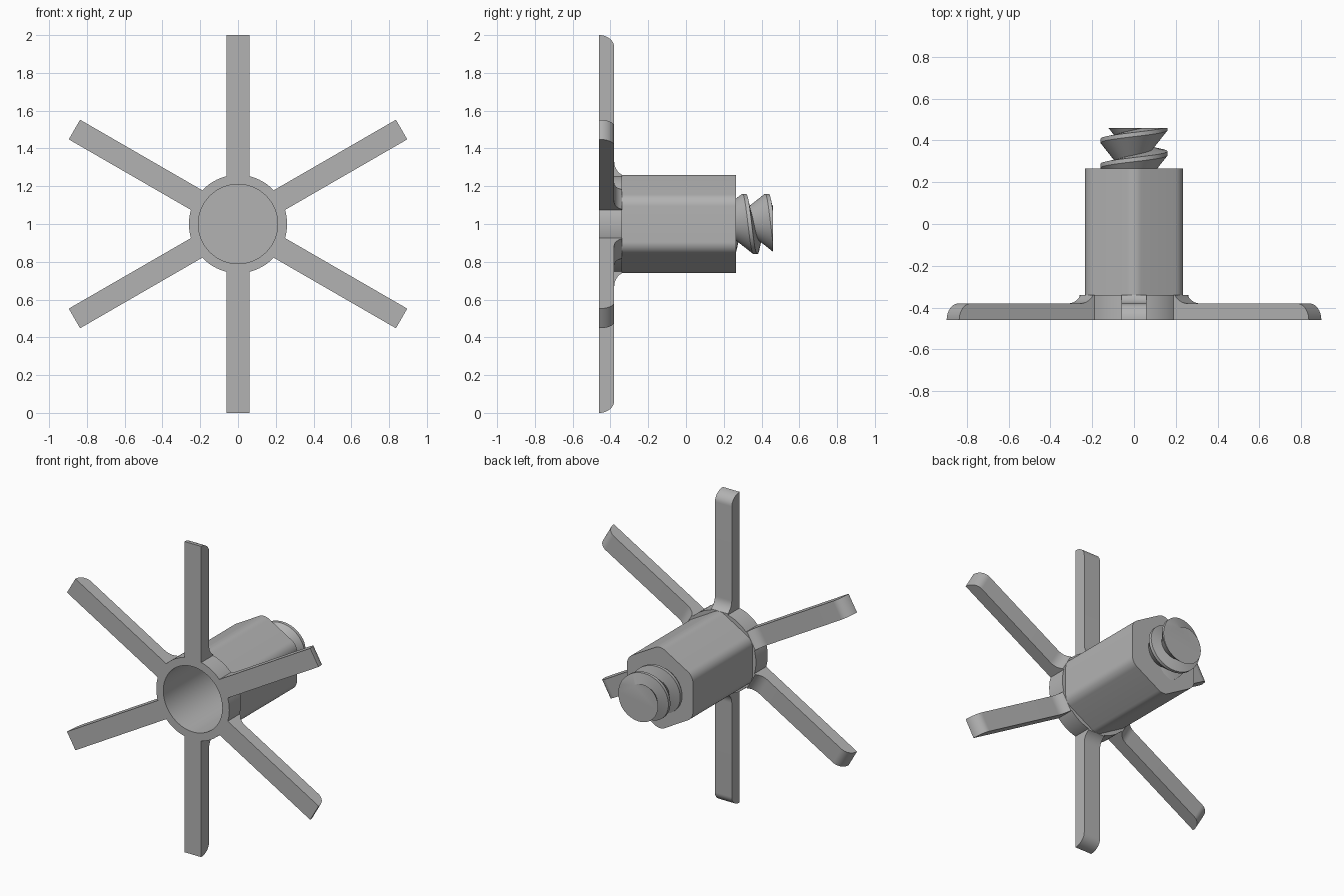
import bpy, bmesh
from math import sin, cos, pi, radians

cube = bpy.data.objects.get("Cube")
if cube:
    bpy.data.objects.remove(cube, do_unlink=True)

grey = bpy.data.materials.new("plain_grey")
grey.use_nodes = True
grey.diffuse_color = (0.45, 0.45, 0.45, 1)
grey.node_tree.nodes["Principled BSDF"].inputs["Base Color"].default_value = grey.diffuse_color

AXIS_Z = 1.0
FRONT, HUB_BACK, BODY_BACK, TIP = -0.46, -0.34, 0.265, 0.46


def polar(r, a, y):
    """Point at radius r and angle a around the front-to-back axis."""
    return (r * cos(a), y, AXIS_Z + r * sin(a))


def finish(bm, name, angle=30):
    bmesh.ops.remove_doubles(bm, verts=bm.verts, dist=1e-5)
    bmesh.ops.recalc_face_normals(bm, faces=bm.faces)
    mesh = bpy.data.meshes.new(name)
    bm.to_mesh(mesh)
    bm.free()
    mesh.materials.append(grey)
    obj = bpy.data.objects.new(name, mesh)
    bpy.context.collection.objects.link(obj)
    bpy.ops.object.select_all(action='DESELECT')
    obj.select_set(True)
    bpy.context.view_layer.objects.active = obj
    bpy.ops.object.shade_smooth_by_angle(angle=radians(angle))
    return obj


def grid(bm, rows):
    """Skin neighbouring rows of points with quads."""
    verts = [[bm.verts.new(p) for p in row] for row in rows]
    for a, b in zip(verts, verts[1:]):
        for i in range(len(a) - 1):
            bm.faces.new((a[i], a[i + 1], b[i + 1], b[i]))


def arc(cx, cy, rx, ry, start, end, steps):
    angles = [radians(start + (end - start) * i / steps) for i in range(steps + 1)]
    return [(cx + rx * cos(a), cy + ry * sin(a)) for a in angles]


# Hub ring with its deep round socket
SEG = 72
bm = bmesh.new()
profile = [(0.21, 0.2), (0.21, FRONT), (0.26, FRONT), (0.26, HUB_BACK), (0.21, HUB_BACK)]
grid(bm, [[polar(r, 2 * pi * i / SEG, y) for r, y in profile] for i in range(SEG + 1)])
bm.faces.new([bm.verts.new(polar(0.21, 2 * pi * i / SEG, 0.2)) for i in range(SEG)])
finish(bm, "hub_socket")

# Six-sided body with rounded corners, closed at the back
bm = bmesh.new()
outline = []
for k in range(6):
    mid = 30 + 60 * k
    cx, cz = 0.19 * cos(radians(mid)), 0.19 * sin(radians(mid))
    outline += arc(cx, cz, 0.07, 0.07, mid - 30, mid + 30, 8)
loop = outline + outline[:1]
grid(bm, [[(x, y, AXIS_Z + z) for x, z in loop] for y in (HUB_BACK, BODY_BACK)])
bm.faces.new([bm.verts.new((x, BODY_BACK, AXIS_Z + z)) for x, z in outline])
finish(bm, "hex_body")

# Spokes: side profile with a rounded tip and a concave root, given a width
side = [(0.25, FRONT)]
side += arc(0.935, FRONT, 0.065, 0.08, 0, 90, 10)
side += arc(0.33, -0.30, 0.08, 0.08, 270, 210, 8)
side += [(0.25, HUB_BACK)]
for k in range(6):
    a = radians(30 + 60 * k)
    bm = bmesh.new()
    rings = []
    for w in (-0.06, 0.06):
        rings.append([bm.verts.new((r * cos(a) - w * sin(a), y, AXIS_Z + r * sin(a) + w * cos(a)))
                      for r, y in side])
        bm.faces.new(rings[-1])
    n = len(side)
    for i in range(n):
        j = (i + 1) % n
        bm.faces.new((rings[0][i], rings[0][j], rings[1][j], rings[1][i]))
    finish(bm, f"spoke_{k + 1}")

# Threaded stud: sharp flank behind each crest, long slope in front of it
PITCH, CREST, ROOT, START = 0.12, 0.16, 0.09, 0.24
THREAD = [(0.0, CREST), (0.02, CREST), (0.032, ROOT), (PITCH, CREST)]


def thread_radius(offset):
    offset %= PITCH
    for (y0, r0), (y1, r1) in zip(THREAD, THREAD[1:]):
        if offset <= y1:
            return r0 + (r1 - r0) * (offset - y0) / (y1 - y0)
    return CREST


bm = bmesh.new()
columns = []
for i in range(SEG + 1):
    turn = i / SEG
    column = []
    for lap in range(-2, 3):
        for offset, radius in THREAD[:-1]:
            crest_y = 0.268 + PITCH * turn
            y = crest_y + PITCH * lap + offset
            inside = min(max(y, START), TIP)
            r = radius if inside == y else thread_radius(inside - crest_y)
            column.append(polar(r, pi - 2 * pi * turn, inside))
    columns.append(column)
grid(bm, columns)
bmesh.ops.remove_doubles(bm, verts=bm.verts, dist=1e-5)
rim = [e for e in bm.edges if e.is_boundary]
bmesh.ops.holes_fill(bm, edges=rim, sides=0)
finish(bm, "threaded_stud", 25)
